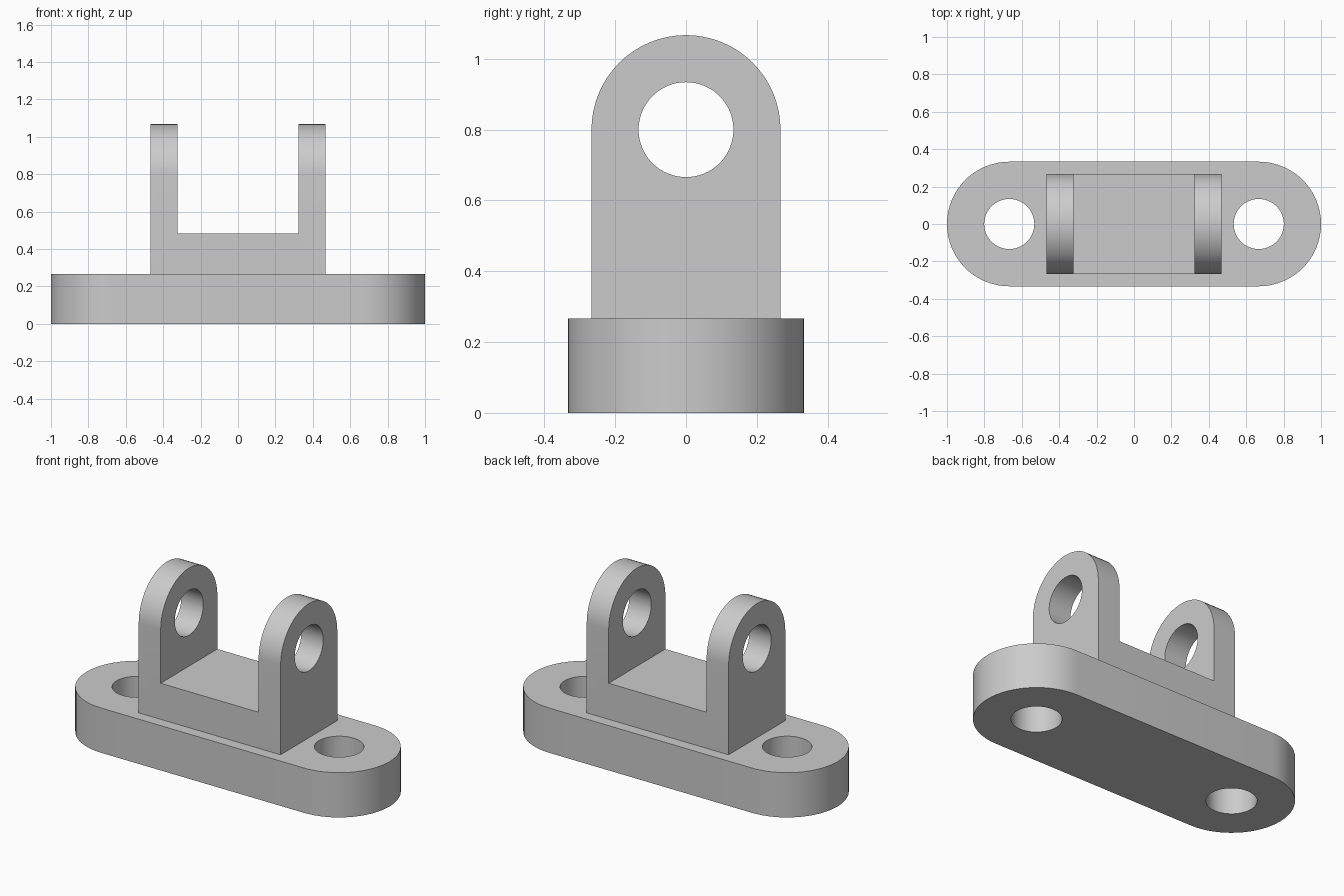
import bpy, bmesh
from math import pi, sin, cos, radians
from mathutils import Matrix, Vector

if "Cube" in bpy.data.objects:
    bpy.data.objects.remove(bpy.data.objects["Cube"], do_unlink=True)

grey = bpy.data.materials.new("light_grey")
grey.use_nodes = True
colour = (0.6, 0.6, 0.6, 1)
grey.diffuse_color = colour
grey.node_tree.nodes["Principled BSDF"].inputs["Base Color"].default_value = colour

SEGS = 32  # steps per half circle


def arc(cx, cy, radius, start):
    """Half circle of 2D points, counter-clockwise from the start angle."""
    return [(cx + radius * cos(start + pi * i / SEGS),
             cy + radius * sin(start + pi * i / SEGS)) for i in range(SEGS + 1)]


def extrude(name, points, depth):
    """Solid made by extruding a closed 3D outline."""
    bm = bmesh.new()
    face = bm.faces.new([bm.verts.new(p) for p in points])
    result = bmesh.ops.extrude_face_region(bm, geom=[face])
    moved = [v for v in result["geom"] if isinstance(v, bmesh.types.BMVert)]
    bmesh.ops.translate(bm, verts=moved, vec=depth)
    bmesh.ops.recalc_face_normals(bm, faces=bm.faces)
    mesh = bpy.data.meshes.new(name)
    bm.to_mesh(mesh)
    bm.free()
    obj = bpy.data.objects.new(name, mesh)
    bpy.context.collection.objects.link(obj)
    obj.data.materials.append(grey)
    return obj


def drill(radius, depth, location, rotation=(0, 0, 0)):
    bpy.ops.mesh.primitive_cylinder_add(vertices=SEGS * 2, radius=radius, depth=depth,
                                        location=location, rotation=rotation)
    return bpy.context.object


def cut(obj, cutters):
    """Subtract the cutters, then remove them and smooth the curved faces."""
    bpy.ops.object.select_all(action="DESELECT")
    obj.select_set(True)
    bpy.context.view_layer.objects.active = obj
    for cutter in cutters:
        cutter.hide_render = True
        mod = obj.modifiers.new("cut", "BOOLEAN")
        mod.operation, mod.solver, mod.object = "DIFFERENCE", "EXACT", cutter
        bpy.ops.object.modifier_apply(modifier=mod.name)
        bpy.data.objects.remove(cutter, do_unlink=True)
    bpy.ops.object.shade_smooth_by_angle(angle=radians(30))


# Base plate with rounded ends and two bolt holes
R, END, BASE_H, HOLE = 0.333, 0.667, 0.267, 0.134
outline = arc(END, 0, R, -pi / 2) + arc(-END, 0, R, pi / 2)
base = extrude("base_plate", [(x, y, 0) for x, y in outline], Vector((0, 0, BASE_H)))
cut(base, [drill(HOLE, 1, (side * END, 0, BASE_H / 2)) for side in (-1, 1)])

# Clevis block: arched outline, slotted into two lugs with a pin hole
W, INNER, FLOOR, PIN_Z, LUG_R = 0.468, 0.323, 0.482, 0.8, 0.267
outline = [(-LUG_R, BASE_H), (LUG_R, BASE_H)] + arc(0, PIN_Z, LUG_R, 0)
clevis = extrude("clevis", [(-W, y, z) for y, z in outline], Vector((2 * W, 0, 0)))
bpy.ops.mesh.primitive_cube_add(size=1, location=(0, 0, FLOOR + 0.5))
slot = bpy.context.object
slot.data.transform(Matrix.Diagonal((2 * INNER, 1, 1, 1)))
cut(clevis, [slot, drill(HOLE, 2, (0, 0, PIN_Z), (0, pi / 2, 0))])
